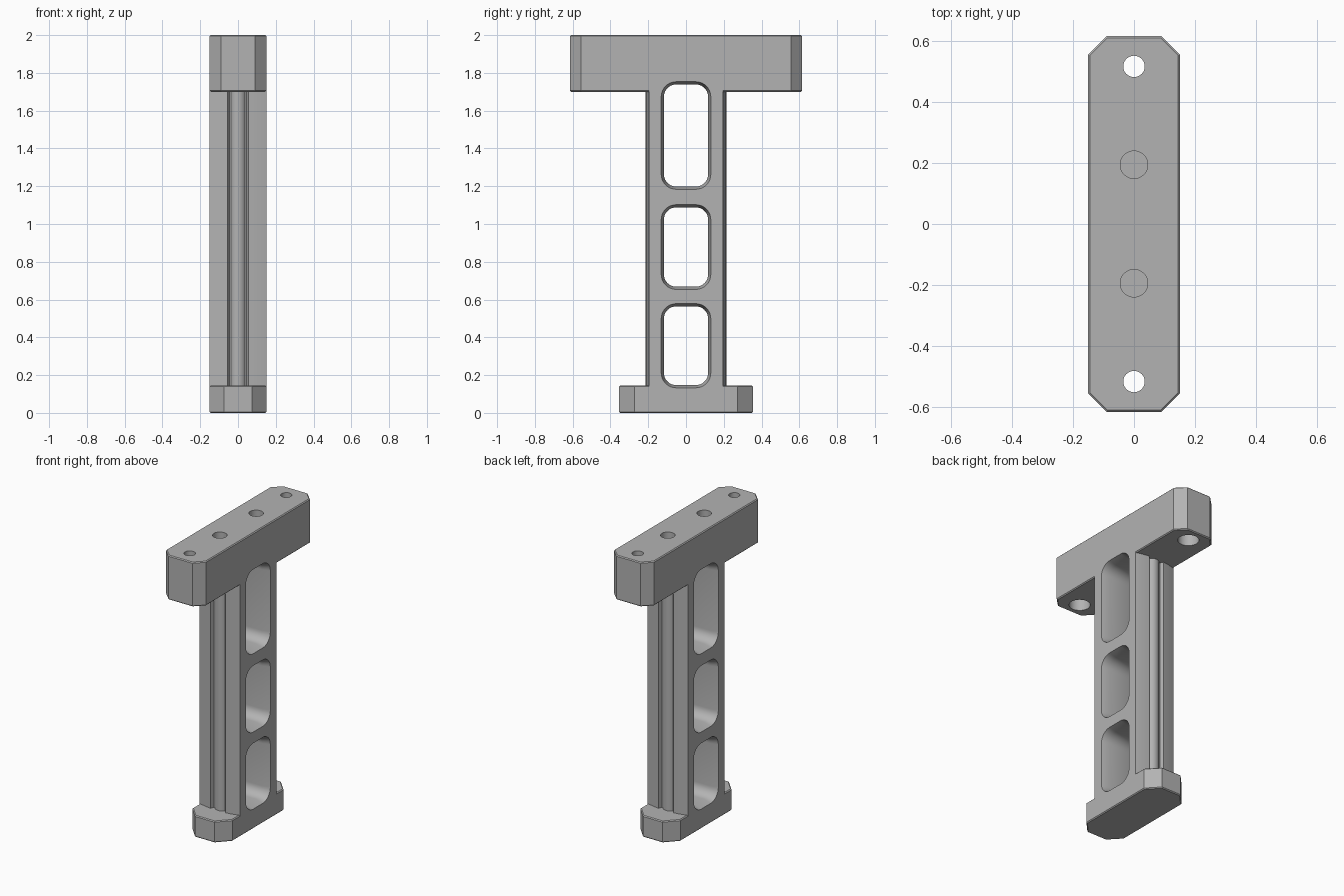
import bpy
import bmesh
from math import cos, sin, pi, radians

if "Cube" in bpy.data.objects:
    bpy.data.objects.remove(bpy.data.objects["Cube"])

GREY = (0.45, 0.45, 0.45, 1)
grey = bpy.data.materials.new("machined grey")
grey.use_nodes = True
grey.diffuse_color = GREY
grey.node_tree.nodes["Principled BSDF"].inputs["Base Color"].default_value = GREY


def loft(name, rings):
    """Closed solid through a stack of equal-length point rings."""
    bm = bmesh.new()
    loops = [[bm.verts.new(p) for p in ring] for ring in rings]
    n = len(loops[0])
    for low, high in zip(loops, loops[1:]):
        for i in range(n):
            j = (i + 1) % n
            bm.faces.new((low[i], low[j], high[j], high[i]))
    bm.faces.new(loops[0][::-1])
    bm.faces.new(loops[-1])
    bmesh.ops.recalc_face_normals(bm, faces=bm.faces)
    mesh = bpy.data.meshes.new(name)
    bm.to_mesh(mesh)
    bm.free()
    mesh.materials.append(grey)
    obj = bpy.data.objects.new(name, mesh)
    bpy.context.collection.objects.link(obj)
    return obj


def apply(obj, mod):
    bpy.context.view_layer.objects.active = obj
    bpy.ops.object.modifier_apply(modifier=mod.name)


def combine(obj, other, operation):
    mod = obj.modifiers.new("boolean", 'BOOLEAN')
    mod.operation, mod.solver, mod.object = operation, 'EXACT', other
    apply(obj, mod)
    bpy.data.objects.remove(other)


def chamfered_block(name, x, y, cut_x, cut_y, z0, z1):
    """Octagonal plate with a fine edge bevel."""
    outline = [(x, y - cut_y), (x - cut_x, y), (cut_x - x, y), (-x, y - cut_y),
               (-x, cut_y - y), (cut_x - x, -y), (x - cut_x, -y), (x, cut_y - y)]
    obj = loft(name, [[(px, py, z) for px, py in outline] for z in (z0, z1)])
    mod = obj.modifiers.new("edge", 'BEVEL')
    mod.width, mod.segments, mod.limit_method = 0.006, 1, 'ANGLE'
    mod.angle_limit = radians(60)
    apply(obj, mod)
    return obj


def drill(y, z_radii):
    """Vertical stepped round cutter from (height, radius) pairs."""
    return loft("drill", [[(r * cos(a * pi / 24), y + r * sin(a * pi / 24), z)
                           for a in range(48)] for z, r in z_radii])


def window_ring(x, z0, z1, grow):
    """Rounded rectangle in the y-z plane."""
    radius = 0.065 + grow
    half_y, half_z, mid = 0.117 + grow, (z1 - z0) / 2 - 0.014 + grow, (z0 + z1) / 2
    ring = []
    for corner, (sy, sz) in enumerate([(1, 1), (-1, 1), (-1, -1), (1, -1)]):
        for step in range(9):
            a = (corner + step / 8) * pi / 2
            ring.append((x, sy * (half_y - radius) + radius * cos(a),
                         mid + sz * (half_z - radius) + radius * sin(a)))
    return ring


# Column: slightly crowned ends, each with a rounded rib sunk in a groove
end = [(0.15, 0.195), (0.1, 0.208), (0.055, 0.214), (0.046, 0.19)]
end += [(0.044 * cos(i * pi / 12), 0.17 + 0.044 * sin(i * pi / 12)) for i in range(2, 11)]
end += [(-x, y) for x, y in end[3::-1]]
section = end + [(-x, -y) for x, y in end]
column = loft("column", [[(x, y, z) for x, y in section] for z in (0.07, 1.85)])

# Head and foot plates merged with the column into one solid
bracket = chamfered_block("bracket", 0.15, 0.615, 0.06, 0.06, 1.7, 2.0)
foot = chamfered_block("foot", 0.15, 0.355, 0.077, 0.082, 0.0, 0.145)
combine(bracket, column, 'UNION')
combine(bracket, foot, 'UNION')

# Three side windows with flared rims
for z0, z1 in [(1.184, 1.753), (0.654, 1.102), (0.133, 0.578)]:
    rings = [window_ring(x, z0, z1, grow) for x, grow in
             [(-0.17, 0.02), (-0.1, 0), (0.1, 0), (0.17, 0.02)]]
    combine(bracket, loft("window_cutter", rings), 'DIFFERENCE')

# Blind holes over the column, counterbored through holes at the ends
for side in (-1, 1):
    combine(bracket, drill(side * 0.194, [(1.74, 0.045), (2.1, 0.045)]), 'DIFFERENCE')
    combine(bracket, drill(side * 0.516, [(1.6, 0.065), (1.78, 0.065),
                                          (1.7801, 0.035), (2.1, 0.035)]), 'DIFFERENCE')

bpy.ops.object.select_all(action='DESELECT')
bracket.select_set(True)
bpy.context.view_layer.objects.active = bracket
bpy.ops.object.shade_smooth_by_angle(angle=radians(25))
